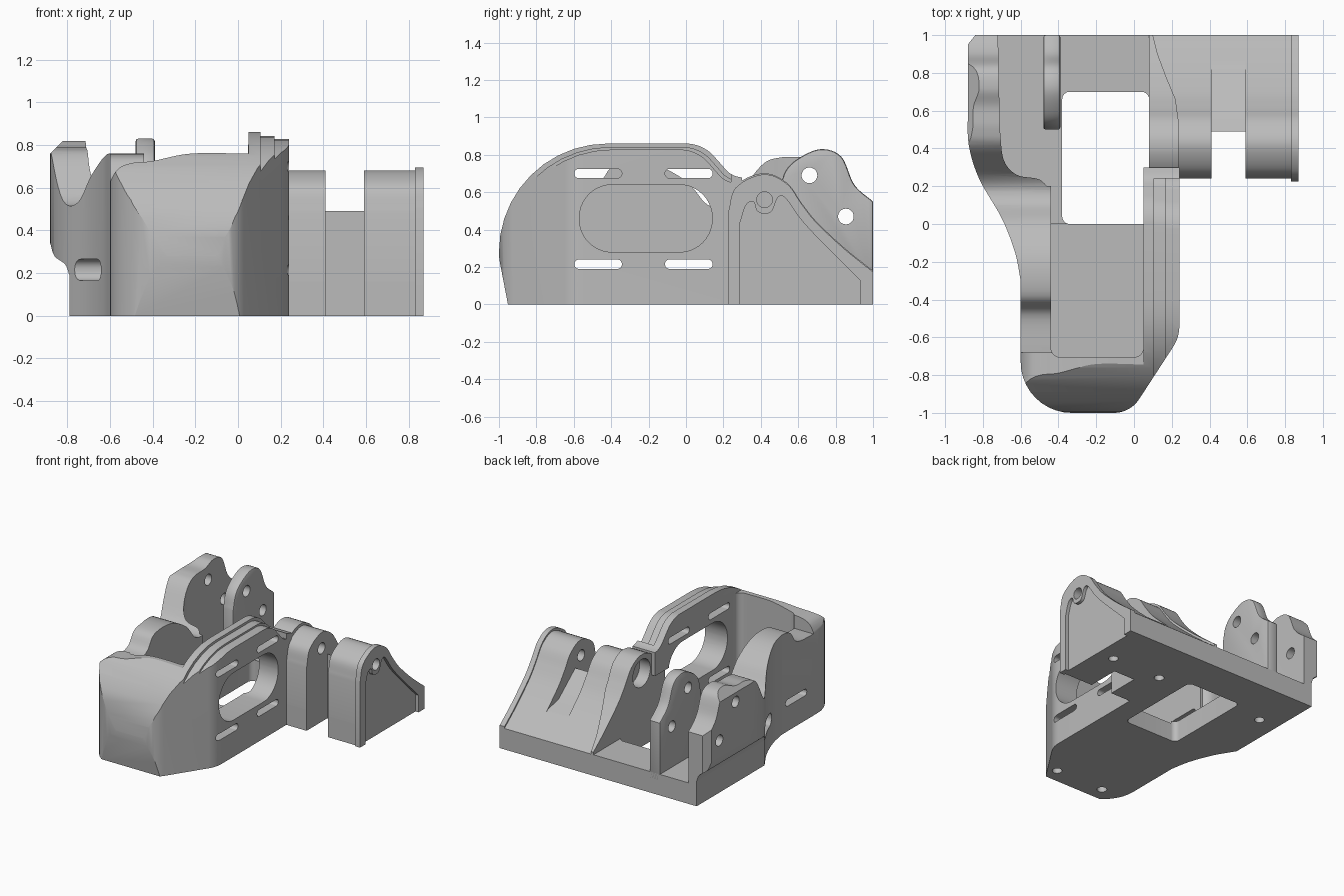
import bpy, bmesh, math
from mathutils import Vector

if "Cube" in bpy.data.objects:
    bpy.data.objects.remove(bpy.data.objects["Cube"])

grey = bpy.data.materials.new("machined_grey")
grey.use_nodes = True
grey.diffuse_color = (0.5, 0.5, 0.5, 1)
grey.node_tree.nodes["Principled BSDF"].inputs["Base Color"].default_value = (0.5, 0.5, 0.5, 1)


def rounded(pts, steps=10):
    """Polygon whose corners (a, b, radius) are filleted."""
    out = []
    for i, p in enumerate(pts):
        v = Vector(p[:2])
        if len(p) < 3:
            out.append(tuple(v))
            continue
        u = Vector(pts[i - 1][:2]) - v
        w = Vector(pts[(i + 1) % len(pts)][:2]) - v
        half = u.angle(w) / 2
        t = min(p[2] / math.tan(half), u.length * 0.99, w.length * 0.99)
        u.normalize()
        w.normalize()
        r = t * math.tan(half)
        c = v + (u + w).normalized() * (r / math.sin(half))
        a, b = v + u * t - c, v + w * t - c
        turn = a.angle(b)
        for k in range(steps + 1):
            f = k / steps
            q = (a * math.sin((1 - f) * turn) + b * math.sin(f * turn)) / math.sin(turn)
            out.append(tuple(c + q))
    return out


def spline(pts, steps=6):
    """Smooth curve through the points."""
    p = [Vector(q) for q in pts]
    p = [2 * p[0] - p[1]] + p + [2 * p[-1] - p[-2]]
    out = []
    for i in range(1, len(p) - 2):
        a, b, c, d = p[i - 1:i + 3]
        for k in range(steps):
            t = k / steps
            out.append(tuple((2 * b + (c - a) * t + (2 * a - 5 * b + 4 * c - d) * t * t
                              + (3 * b - a - 3 * c + d) * t ** 3) / 2))
    return out + [tuple(p[-2])]


def prism(name, pts, axis, lo, hi):
    """Extrude a 2D outline along an axis."""
    place = {"x": lambda a, b, d: (d, a, b), "y": lambda a, b, d: (a, d, b),
             "z": lambda a, b, d: (a, b, d)}[axis]
    bm = bmesh.new()
    ends = [[bm.verts.new(place(a, b, d)) for a, b in pts] for d in (lo, hi)]
    bm.faces.new(ends[0])
    bm.faces.new(ends[1])
    n = len(pts)
    for i in range(n):
        j = (i + 1) % n
        bm.faces.new((ends[0][i], ends[0][j], ends[1][j], ends[1][i]))
    bmesh.ops.recalc_face_normals(bm, faces=bm.faces)
    mesh = bpy.data.meshes.new(name)
    bm.to_mesh(mesh)
    bm.free()
    mesh.materials.append(grey)
    ob = bpy.data.objects.new(name, mesh)
    bpy.context.collection.objects.link(ob)
    return ob


def bake(ob):
    bpy.context.view_layer.update()
    ev = ob.evaluated_get(bpy.context.evaluated_depsgraph_get())
    mesh = bpy.data.meshes.new_from_object(ev)
    ob.modifiers.clear()
    ob.data = mesh


def boolean(ob, tool, op="DIFFERENCE"):
    mod = ob.modifiers.new("bool", "BOOLEAN")
    mod.operation, mod.object, mod.solver = op, tool, "EXACT"
    bake(ob)
    bpy.data.objects.remove(tool)


def cut(ob, pts, axis, lo, hi):
    boolean(ob, prism("cutter", pts, axis, lo, hi))


def keep(ob, pts, axis, lo, hi):
    boolean(ob, prism("keeper", pts, axis, lo, hi), "INTERSECT")


def disc(a, b, r, n=28):
    return [(a + r * math.cos(2 * math.pi * i / n), b + r * math.sin(2 * math.pi * i / n)) for i in range(n)]


def box(a, b, c, d, r=0):
    q = [(a, c), (b, c), (b, d), (a, d)]
    return rounded([p + (r,) for p in q]) if r else q


def finish(ob):
    for f in ob.data.polygons:
        f.use_smooth = True
    ob.data.set_sharp_from_angle(angle=math.radians(28))


# Shared outlines
def shell_side(o=0.0):
    return rounded([(-.95 + o, -.01), (-1 + o, .25, .3), (-1 + o, .86 - o, .58), (.09 - o, .86 - o, .2),
                    (.24 - o, .69 - o, .12), (.34, .67 - o), (.34, -.01)])


opening = box(-.38, .08, 0, .7, .04)
left_top = spline([(-.68, .62), (-.48, .64), (-.38, .745), (-.18, .75), (0, .66), (.12, .53), (.24, .54),
                   (.4, .74), (.5, .785), (.62, .79), (.72, .82), (.83, .79), (.9, .64), (1, .55), (1.1, .5)])
above_left = left_top + [(1.1, 1.2), (-.68, 1.2)]
slope = [(.62, .52), (.7, .42), (.85, .28), (1, .16)]


def lug_side(o=0.0, low=.1):
    arch = spline([(.24, .48), (.28, .61), (.42, .68), (.54, .63)] + slope)
    return [(.24 - o, low)] + [(y - o * (y < .42), z + o) for y, z in arch] + [(1, low)]


def ear_holes(ob):
    for y, z in ((.66, .69), (.855, .47)):
        cut(ob, disc(y, z, .042), "x", -1, -.3)


# Front housing: plan outline crossed with side outline, then hollowed
shell = prism("front_housing", rounded([(-.6, .3), (-.6, -1, .27), (-.02, -1, .16), (.24, -.6, .2), (.24, .3)]),
              "z", 0, .95)
keep(shell, shell_side(), "x", -.7, .3)
cut(shell, rounded([(-.44, .4), (-.44, -.705, .05), (.05, -.705, .05), (.05, .4)]), "z", .14, 1.2)
for x, step in ((.105, .018), (.17, .032)):
    outside = prism("rim_step", box(-1.2, .24, .3, 1.2), "x", x, .4)
    boolean(outside, prism("rim_keep", shell_side(step), "x", 0, .5))
    boolean(shell, outside)
cut(shell, [(-.7, .6)] + spline([(-.62, .58), (-.57, .68), (-.5, .715), (-.4, .725), (-.22, .76), (.05, .76)])
    + [(.05, 1.1), (-.7, 1.1)], "y", -1.2, -.67)
cut(shell, above_left, "x", -.9, -.42)
cut(shell, box(-.9, -.42, .2, .5), "z", .15, 1.2)
cut(shell, opening, "z", -.1, .5)
cut(shell, box(-.57, .14, .28, .64, .175), "x", 0, .4)
for y in (-.47, .015):
    cut(shell, box(y - .127, y + .127, .675, .725, .024), "x", 0, .4)
    cut(shell, box(y - .127, y + .127, .19, .24, .024), "x", -1, .4)
for x in (-.41, 0):
    cut(shell, disc(x, -.84, .035), "z", -.1, .15)

# Base plate with opening and blind mounting holes
base = prism("base_plate", [(-.68, 0), (-.76, .14), (-.79, .25), (-.79, .97), (-.76, 1), (.87, 1), (.87, .24),
                            (.59, .24), (.59, .49), (.41, .49), (.41, .24), (.2, .24), (.2, 0)], "z", 0, .16)
cut(base, opening, "z", -.1, .5)
for x in (-.63, .29, .71):
    cut(base, disc(x, .62, .035), "z", -.1, .09)

# Outer ear sweeping out of the left wall
outline = spline([(-.6, -.3), (-.63, -.15), (-.7, .03), (-.82, .24), (-.875, .42), (-.88, .6)])
inner = spline([(-.71, .5), (-.69, .34), (-.62, .26), (-.5, .235), (-.44, .17)])
ear = prism("outer_ear", outline + [(-.88, .95), (-.84, 1), (-.72, 1)] + inner + [(-.44, -.3)], "z", 0, 1)
cut(ear, above_left, "x", -1, -.3)
cut(ear, [(-1, -.1), (-.79, -.1), (-.79, .18)] + spline([(-.79, .19), (-.81, .24), (-.86, .28), (-.88, .34)])
    + [(-1, .34)], "y", -.5, 1.2)
cut(ear, [(-1, .64), (-.82, .82), (-.82, 1.1), (-1, 1.1)], "y", .3, 1.2)
cut(ear, box(-.112, .142, .165, .265, .045), "x", -1, -.3)
ear_holes(ear)

# Inner ear
ear_in = prism("inner_ear", [(.5, .1)] + spline([(.5, .6), (.53, .71), (.6, .78), (.72, .83), (.83, .79),
                                                (.9, .64), (1, .55)]) + [(1, .1)], "x", -.48, -.39)
bev = ear_in.modifiers.new("bevel", "BEVEL")
bev.width, bev.segments, bev.limit_method, bev.angle_limit = .012, 2, "ANGLE", math.radians(50)
bake(ear_in)
ear_holes(ear_in)

# Side lugs, end flange and the swept cheek next to the housing
lug_a = prism("near_lug", lug_side(), "x", .1, .41)
lug_b = prism("far_lug", lug_side(), "x", .59, .85)
flange = prism("end_flange", lug_side(.014, 0), "x", .83, .87)
cheek = prism("swept_cheek", lug_side(.02), "x", .08, .24)
keep(cheek, [(.08, .2), (.235, .2), (.235, .55), (.22, .66), (.17, .78), (.125, .9), (.1, 1), (.08, 1)], "z", 0, 1)
recess = [(.29, -.1), (.29, .2)] + spline([(.29, .44), (.32, .53), (.36, .55), (.38, .5), (.42, .485), (.46, .5),
                                          (.49, .57), (.53, .57), (.61, .46), (.7, .36), (.84, .22), (.93, .13)]) + [(.93, -.1)]
for ob in (base, flange, lug_b):
    cut(ob, recess, "x", .845, 1)
for ob in (lug_a, lug_b, flange, cheek):
    cut(ob, disc(.42, .56, .042), "x", 0, 1)
for ob in (lug_a, cheek):
    cut(ob, disc(.42, .56, .105, 40), "x", 0, .17)

# Ramp block between the lugs
ramp_end = [p for p in spline(slope) if p[0] > .83]
ramp = prism("lug_ramp", [(.49, .1), (.49, .49), (.69, .33), (.82, .3)] + ramp_end + [(1, .1)], "x", .41, .59)

for ob in (shell, base, ear, ear_in, lug_a, lug_b, flange, cheek, ramp):
    finish(ob)
